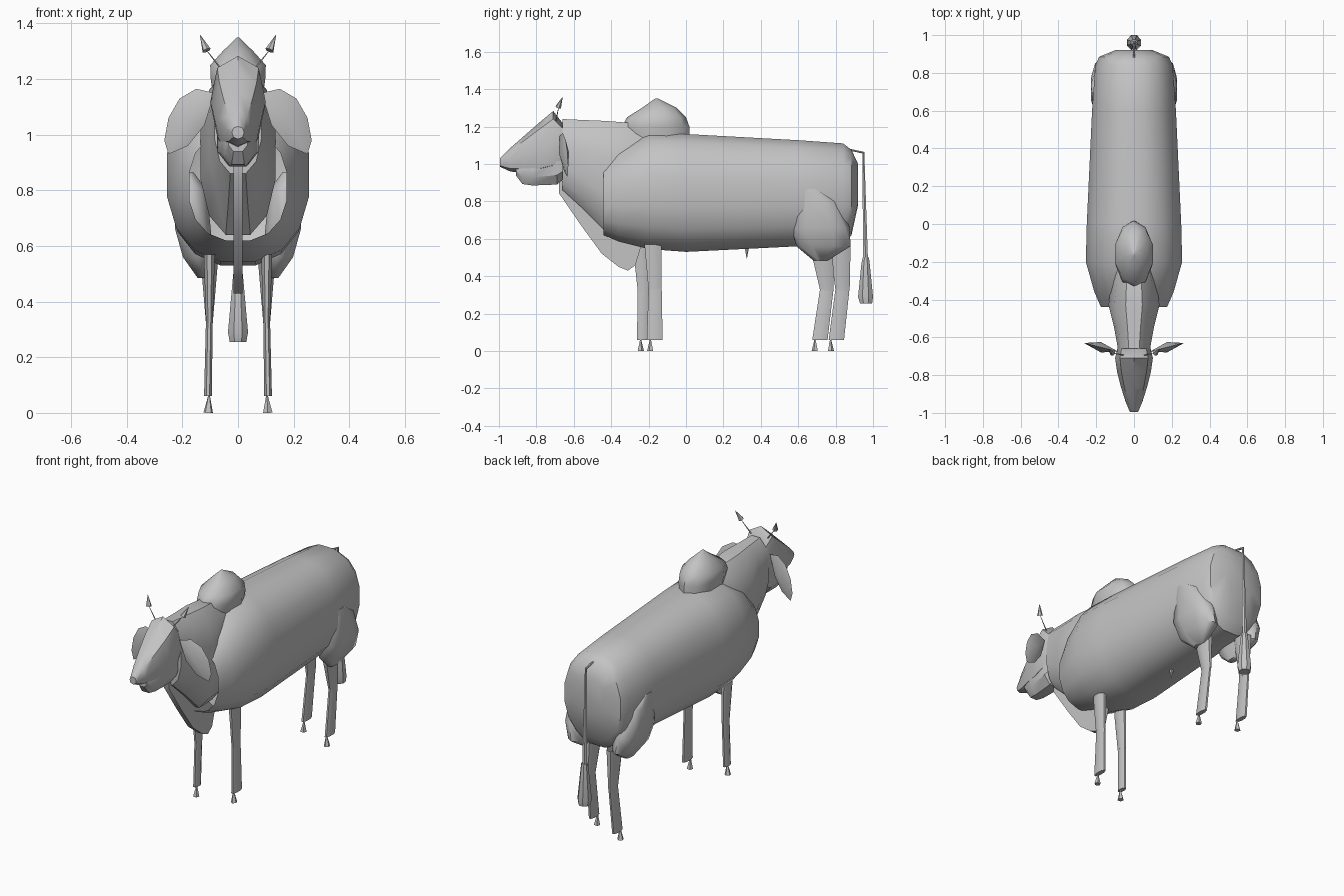
import bpy, bmesh, math
from mathutils import Vector

if "Cube" in bpy.data.objects:
    bpy.data.objects.remove(bpy.data.objects["Cube"])

hide = bpy.data.materials.new("plain grey hide")
hide.diffuse_color = (0.55, 0.55, 0.55, 1)
hide.use_nodes = True
hide.node_tree.nodes["Principled BSDF"].inputs["Base Color"].default_value = hide.diffuse_color


def finish(name, bm, angle=35):
    bmesh.ops.remove_doubles(bm, verts=bm.verts, dist=0.0005)
    bmesh.ops.recalc_face_normals(bm, faces=bm.faces)
    me = bpy.data.meshes.new(name)
    bm.to_mesh(me)
    bm.free()
    me.materials.append(hide)
    ob = bpy.data.objects.new(name, me)
    bpy.context.collection.objects.link(ob)
    bpy.ops.object.select_all(action='DESELECT')
    ob.select_set(True)
    bpy.context.view_layer.objects.active = ob
    bpy.ops.object.shade_smooth_by_angle(angle=math.radians(angle))
    return ob


def loft(name, rings, cap_start=True, cap_end=True, angle=35):
    """Skin a list of equally long point rings."""
    bm = bmesh.new()
    vs = [[bm.verts.new(p) for p in r] for r in rings]
    n = len(rings[0])
    for a, b in zip(vs, vs[1:]):
        for i in range(n):
            j = (i + 1) % n
            bm.faces.new((a[i], a[j], b[j], b[i]))
    if cap_start:
        bm.faces.new(vs[0])
    if cap_end:
        bm.faces.new(vs[-1])
    return finish(name, bm, angle)


def oval(n, a, b, power=1.0, turn=0.5):
    """Superellipse outline, power below 1 makes it boxier."""
    out = []
    for i in range(n):
        t = 2 * math.pi * (i + turn) / n
        c, s = math.cos(t), math.sin(t)
        out.append((a * math.copysign(abs(c) ** power, c),
                    b * math.copysign(abs(s) ** power, s)))
    k = b / max(q for _, q in out)          # keep the full height and width
    m = a / max(p for p, _ in out)
    return [(p * m, q * k) for p, q in out]


def ring_y(y, z0, z1, hw, n=12, power=0.85, turn=0.5):
    """Upright ring facing along y."""
    h = (z1 - z0) / 2
    return [(x, y, (z0 + z1) / 2 + z) for x, z in oval(n, hw, h, power, turn)]


def ring_z(z, x, y0, y1, hw, n=8, power=1.0):
    """Flat ring at height z."""
    return [(x + p, (y0 + y1) / 2 + q, z) for p, q in oval(n, hw, (y1 - y0) / 2, power)]


def cone(name, a, b, r0, r1, n=6):
    a, b = Vector(a), Vector(b)
    rot = (b - a).to_track_quat('Z', 'Y')
    rings = []
    for c, r in ((a, r0), (b, max(r1, 0.001))):
        rings.append([c + rot @ Vector((r * math.cos(t * math.tau / n),
                                        r * math.sin(t * math.tau / n), 0)) for t in range(n)])
    return loft(name, rings)


def plate(name, pts, hw):
    """Side-view outline (y, z) thickened about x = 0."""
    return loft(name, [[(s * hw, y, z) for y, z in pts] for s in (-1, 1)])


# Barrel body, open at the chest where the neck enters
body = [(-0.44, 0.62, 1.01, 0.175), (-0.36, 0.585, 1.08, 0.21), (-0.20, 0.545, 1.165, 0.255),
        (0.0, 0.53, 1.16, 0.25), (0.6, 0.56, 1.127, 0.222), (0.84, 0.56, 1.11, 0.205),
        (0.885, 0.62, 1.075, 0.185), (0.92, 0.78, 1.00, 0.10)]
loft("body", [ring_y(*s, n=16, power=0.85) for s in body], cap_start=False)

# Neck, open where it is hidden inside the body
neck = [(-0.66, 0.86, 1.24, 0.085), (-0.55, 0.76, 1.235, 0.105), (-0.43, 0.64, 1.23, 0.135),
        (-0.30, 0.64, 1.22, 0.12), (-0.20, 0.80, 1.18, 0.10)]
loft("neck", [ring_y(*s, n=12) for s in neck], cap_end=False)

# Shoulder hump
hump = [(1.14, -0.33, 0.02, 0.09), (1.20, -0.342, 0.018, 0.098), (1.25, -0.315, 0.0, 0.1),
        (1.30, -0.235, -0.05, 0.055), (1.35, -0.165, -0.15, 0.004)]
loft("hump", [ring_z(z, 0, a, b, w, 10) for z, a, b, w in hump], cap_start=False, angle=50)

# Dewlap hanging below the throat
plate("dewlap", [(-0.68, 0.92), (-0.68, 0.845), (-0.56, 0.67), (-0.45, 0.52), (-0.36, 0.45),
                 (-0.31, 0.43), (-0.27, 0.46), (-0.24, 0.56), (-0.40, 0.72), (-0.55, 0.85)], 0.017)

# Skull: ridged and sloped from the muzzle up to the poll
skull = [(-0.995, 0.985, 1.03, 0.022), (-0.94, 0.96, 1.085, 0.045), (-0.86, 0.95, 1.155, 0.07),
         (-0.78, 0.94, 1.225, 0.09), (-0.71, 0.95, 1.283, 0.1), (-0.645, 1.0, 1.20, 0.085)]
loft("skull", [ring_y(*s, n=8, power=0.85, turn=0) for s in skull], angle=45)

# Lower jaw
jaw = [(-0.91, 0.94, 1.03, 0.035), (-0.875, 0.893, 1.04, 0.048), (-0.82, 0.885, 1.05, 0.06),
       (-0.69, 0.89, 1.08, 0.075), (-0.645, 0.93, 1.08, 0.06)]
loft("jaw", [ring_y(*s, n=8) for s in jaw], cap_end=False)

# Drooping leaf-shaped ears: rim, with a raised middle on each side
rim = [(0.085, 1.15), (0.15, 1.165), (0.21, 1.13), (0.25, 1.06), (0.265, 0.98),
       (0.25, 0.93), (0.18, 0.96), (0.12, 1.035)]
for side, s in (("left", -1), ("right", 1)):
    bm = bmesh.new()
    vs = [bm.verts.new((s * x, -0.675 + 0.25 * (x - 0.085), z)) for x, z in rim]
    for y in (-0.68, -0.625):
        mid = bm.verts.new((s * 0.175, y, 1.06))
        for i in range(len(vs)):
            bm.faces.new((vs[i], vs[(i + 1) % len(vs)], mid))
    finish(side + "_ear", bm, 60)

    # Horns: thin stem with a wider pointed tip
    cone(side + "_horn_stem", (s * 0.055, -0.695, 1.23), (s * 0.118, -0.68, 1.31), 0.004, 0.001, 5)
    cone(side + "_horn_tip", (s * 0.113, -0.683, 1.303), (s * 0.136, -0.66, 1.358), 0.016, 0, 6)

    # Thighs, bulging a little out of the barrel
    thigh = [(0.865, 0.61, 0.71, 0.19, 0.03), (0.80, 0.587, 0.81, 0.17, 0.058),
             (0.66, 0.565, 0.875, 0.162, 0.064), (0.56, 0.59, 0.88, 0.145, 0.053),
             (0.485, 0.68, 0.76, 0.125, 0.02)]
    loft(side + "_thigh", [ring_z(z, s * x, a, b, w, 10, 0.8) for z, a, b, x, w in thigh], angle=50)


# Legs in a walking pose: (y0, y1) at top, knee and ankle
def leg(name, s, top, knee, ankle, hoof, w):
    loft(name + "_upper", [ring_z(0.57, s * 0.103, *top, w),
                           ring_z(0.32, s * 0.103, *knee, 0.012)], cap_start=False)
    loft(name + "_lower", [ring_z(0.34, s * 0.103, *knee, 0.012),
                           ring_z(0.06, s * 0.108, *ankle, 0.014)])
    cone(name + "_hoof", (s * 0.107, hoof, 0), (s * 0.104, hoof, 0.063), 0.018, 0.003, 5)


leg("left_front_leg", -1, (-0.285, -0.20), (-0.258, -0.198), (-0.262, -0.205), -0.243, 0.02)
leg("right_front_leg", 1, (-0.222, -0.13), (-0.20, -0.13), (-0.21, -0.125), -0.19, 0.02)
leg("right_back_leg", 1, (0.66, 0.785), (0.718, 0.79), (0.675, 0.757), 0.69, 0.033)
leg("left_back_leg", -1, (0.765, 0.88), (0.80, 0.875), (0.763, 0.845), 0.773, 0.033)

# Tail and tuft
cone("tail_root", (0, 0.88, 1.075), (0, 0.95, 1.06), 0.006, 0.006)
cone("tail", (0, 0.948, 1.065), (0, 0.96, 0.48), 0.006, 0.015)
tuft = [(0.50, 0.945, 0.978, 0.017), (0.47, 0.938, 0.982, 0.02),
        (0.29, 0.92, 1.0, 0.036), (0.255, 0.93, 0.995, 0.03)]
loft("tail_tuft", [ring_z(z, 0, a, b, w, 8) for z, a, b, w in tuft])

# Belly sheath
cone("belly_sheath", (0, 0.325, 0.56), (0, 0.325, 0.495), 0.015, 0)
